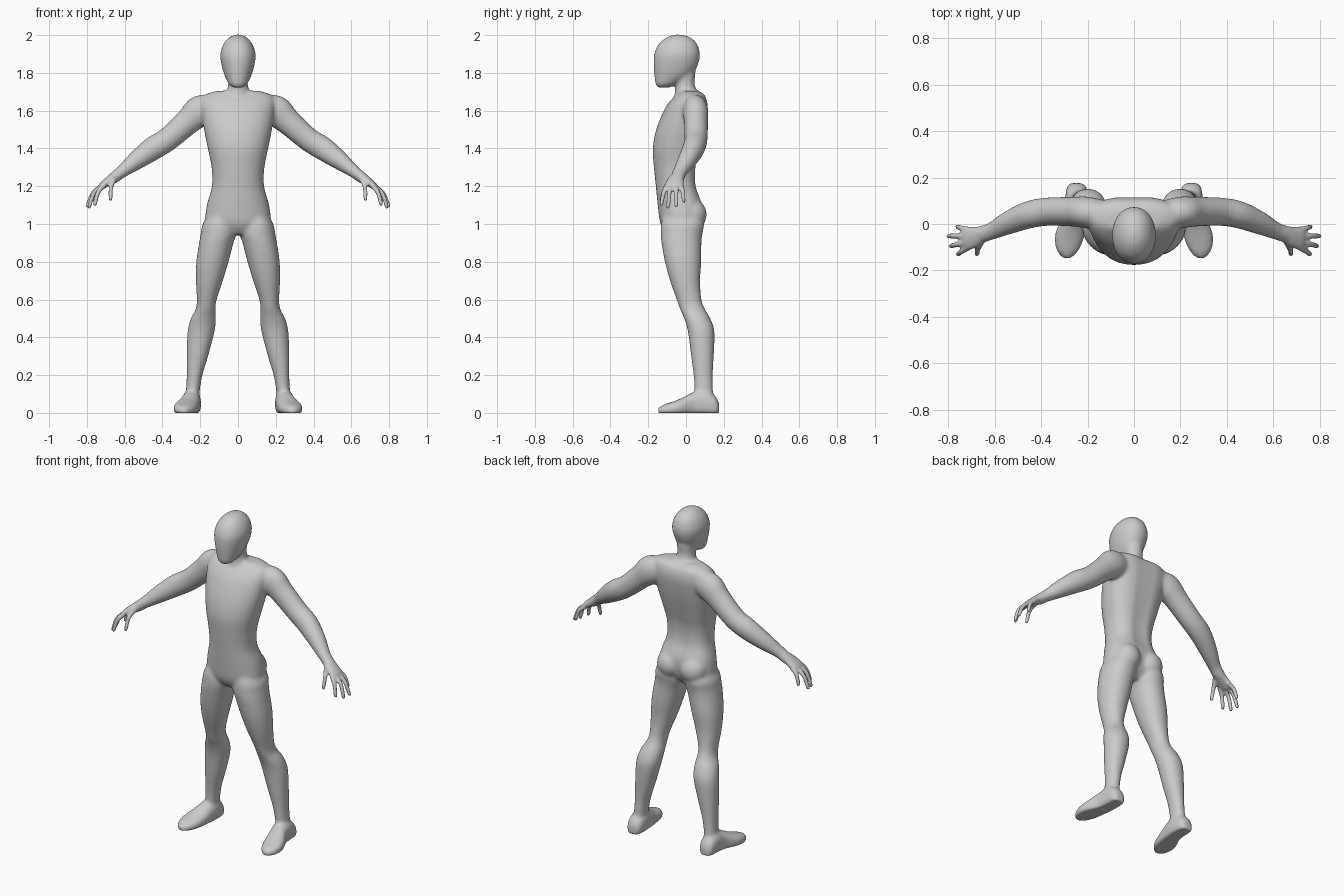
import bpy, bmesh, math
from mathutils import Vector

bm = bmesh.new()
SIDES = 32


def smooth_rows(rows, steps=4):
    """Catmull-Rom interpolation between the given section rows."""
    out = []
    for i in range(len(rows) - 1):
        p0, p1 = rows[max(i - 1, 0)], rows[i]
        p2, p3 = rows[i + 1], rows[min(i + 2, len(rows) - 1)]
        for k in range(steps):
            t = k / steps
            out.append([0.5 * (2 * b + (c - a) * t + (2 * a - 5 * b + 4 * c - d) * t * t
                               + (3 * b - a - 3 * c + d) * t ** 3)
                        for a, b, c, d in zip(p0, p1, p2, p3)])
    return out + [list(rows[-1])]


def skin(rings):
    """Closed tube through rings of points."""
    loops = [[bm.verts.new(p) for p in ring] for ring in rings]
    faces = [bm.faces.new(loops[0]), bm.faces.new(loops[-1])]
    for a, b in zip(loops, loops[1:]):
        for i in range(SIDES):
            j = (i + 1) % SIDES
            faces.append(bm.faces.new((a[i], a[j], b[j], b[i])))
    bmesh.ops.recalc_face_normals(bm, faces=faces)


def section(n_lo=2.0, n_hi=2.0):
    """Unit superellipse, with its own roundness for lower and upper half."""
    pts = []
    for i in range(SIDES):
        a = 2 * math.pi * (i + 0.5) / SIDES
        c, s = math.cos(a), math.sin(a)
        e = 2 / (n_hi if s > 0 else n_lo)
        pts.append((math.copysign(abs(c) ** e, c), math.copysign(abs(s) ** e, s)))
    return pts


def slices(rows, place, n_lo=2.0, n_hi=2.0, groove=0.0):
    """Loft along one axis; row = position, u min, u max, v min, v max."""
    rings = []
    for s, u0, u1, v0, v1 in smooth_rows(rows):
        ring = []
        for c, d in section(n_lo, n_hi):
            u = (u0 + u1) / 2 + c * (u1 - u0) / 2
            v = (v0 + v1) / 2 + d * (v1 - v0) / 2
            if d > 0:
                v -= groove * math.exp(-(u / 0.03) ** 2)
            ring.append(place(s, u, v))
        rings.append(ring)
    skin(rings)


def limb(rows, sx):
    """Loft along a path; row = x, y, z, half width in y, half thickness."""
    rows = smooth_rows(rows)
    pts = [Vector(r[:3]) for r in rows]
    rings = []
    for i, r in enumerate(rows):
        t = (pts[min(i + 1, len(pts) - 1)] - pts[max(i - 1, 0)]).normalized()
        u = Vector((0, 1, 0))
        u = (u - t * t.dot(u)).normalized()
        v = t.cross(u)
        ring = [pts[i] + u * c * r[3] + v * d * r[4] for c, d in section()]
        rings.append([(sx * p.x, p.y, p.z) for p in ring])
    skin(rings)


def upright(s, u, v):
    return (u, v, s)


def sym(rows):
    """Rows of z, half width, front y, back y."""
    return [(z, -w, w, f, b) for z, w, f, b in rows]


# torso
slices(sym([(0.945, 0.10, -0.10, 0.04), (1.0, 0.17, -0.135, 0.075),
            (1.1, 0.165, -0.15, 0.088), (1.2, 0.138, -0.16, 0.056),
            (1.3, 0.14, -0.17, 0.055), (1.4, 0.16, -0.176, 0.078),
            (1.5, 0.18, -0.158, 0.102), (1.6, 0.195, -0.118, 0.118),
            (1.65, 0.195, -0.085, 0.115), (1.685, 0.175, -0.05, 0.10),
            (1.705, 0.11, -0.035, 0.07)]), upright, 2.1, 2.6, 0.014)
# neck
slices(sym([(1.64, 0.08, -0.07, 0.08), (1.69, 0.065, -0.06, 0.065),
            (1.74, 0.052, -0.056, 0.046), (1.8, 0.054, -0.06, 0.05),
            (1.85, 0.05, -0.06, 0.04)]), upright)
# head
slices(sym([(1.722, 0.022, -0.15, -0.085), (1.735, 0.045, -0.16, -0.06),
            (1.76, 0.06, -0.165, -0.01), (1.8, 0.076, -0.169, 0.04),
            (1.85, 0.089, -0.172, 0.066), (1.9, 0.094, -0.169, 0.074),
            (1.95, 0.078, -0.147, 0.061), (1.98, 0.055, -0.115, 0.035),
            (1.996, 0.032, -0.085, 0.005), (2.003, 0.010, -0.055, -0.035)]),
       upright, 2.1, 2.1)

LEG = [(1.08, 0.03, 0.14, -0.11, 0.07), (1.0, 0.012, 0.187, -0.132, 0.095),
       (0.95, 0.008, 0.197, -0.134, 0.087), (0.9, 0.024, 0.206, -0.13, 0.082),
       (0.8, 0.05, 0.221, -0.112, 0.081), (0.7, 0.08, 0.223, -0.085, 0.075),
       (0.6, 0.113, 0.218, -0.05, 0.082), (0.55, 0.119, 0.224, -0.032, 0.1),
       (0.5, 0.117, 0.25, -0.01, 0.129), (0.43, 0.124, 0.267, 0.01, 0.151),
       (0.3, 0.158, 0.272, 0.027, 0.147), (0.2, 0.188, 0.272, 0.04, 0.142),
       (0.12, 0.202, 0.275, 0.045, 0.143), (0.05, 0.21, 0.28, 0.05, 0.15)]
# foot rows: y, centre x, half width, height
FOOT = [(0.176, 0.247, 0.025, 0.05), (0.155, 0.247, 0.044, 0.09),
        (0.10, 0.246, 0.05, 0.125), (0.04, 0.252, 0.052, 0.112),
        (-0.02, 0.27, 0.062, 0.08), (-0.07, 0.28, 0.062, 0.06),
        (-0.12, 0.286, 0.044, 0.043), (-0.148, 0.288, 0.016, 0.028)]
ARM = [(0.13, 0.04, 1.61, 0.06, 0.07), (0.2, 0.05, 1.597, 0.068, 0.085),
       (0.265, 0.053, 1.542, 0.064, 0.07), (0.37, 0.053, 1.45, 0.061, 0.063),
       (0.45, 0.04, 1.4, 0.059, 0.063), (0.54, 0.005, 1.335, 0.05, 0.05),
       (0.61, -0.03, 1.28, 0.038, 0.034), (0.65, -0.043, 1.25, 0.036, 0.03),
       (0.68, -0.055, 1.23, 0.044, 0.025), (0.715, -0.062, 1.205, 0.05, 0.019),
       (0.73, -0.064, 1.19, 0.044, 0.014)]
# digit base, middle and tip: thumb, then the four fingers
DIGITS = [((0.65, -0.065, 1.245), (0.672, -0.108, 1.195), (0.675, -0.13, 1.13)),
          ((0.71, -0.098, 1.205), (0.742, -0.118, 1.165), (0.757, -0.13, 1.105)),
          ((0.71, -0.076, 1.205), (0.762, -0.088, 1.165), (0.788, -0.095, 1.09)),
          ((0.71, -0.05, 1.205), (0.766, -0.052, 1.165), (0.797, -0.052, 1.095)),
          ((0.705, -0.027, 1.205), (0.742, -0.018, 1.175), (0.76, -0.012, 1.12))]

for sx in (1, -1):
    slices(LEG, lambda s, u, v: (sx * u, v, s), 2.1, 2.1)
    slices([(y, x - w, x + w, -0.006, h) for y, x, w, h in FOOT],
           lambda s, u, v: (sx * u, s, v), 4, 2)
    limb(ARM, sx)
    for base, mid, tip in DIGITS:
        end = Vector(tip) + (Vector(tip) - Vector(mid)).normalized() * 0.007
        limb([(*base, 0.015, 0.014), (*mid, 0.012, 0.012),
              (*tip, 0.010, 0.010), (*end, 0.004, 0.004)], sx)
    # buttock
    slices([(1.05 + 0.085 * math.sin(a), sx * 0.08 - 0.08 * math.cos(a),
             sx * 0.08 + 0.08 * math.cos(a), 0.03 - 0.08 * math.cos(a),
             0.03 + 0.08 * math.cos(a))
            for a in (-1.45, -1.0, -0.5, 0, 0.5, 1.0, 1.45)], upright)

# fuse all parts into one skin
me = bpy.data.meshes.new("body")
bm.to_mesh(me)
bm.free()
body = bpy.data.objects.new("body", me)
bpy.context.collection.objects.link(body)
mod = body.modifiers.new("fuse", 'REMESH')
mod.mode = 'VOXEL'
mod.voxel_size = 0.007
fused = bpy.data.meshes.new_from_object(
    body.evaluated_get(bpy.context.evaluated_depsgraph_get()))
body.modifiers.clear()
body.data = fused

# soften the joins, leaving the hands crisp and the soles flat
bm = bmesh.new()
bm.from_mesh(fused)
soft = [v for v in bm.verts if abs(v.co.x) < 0.62]
for _ in range(10):
    bmesh.ops.smooth_vert(bm, verts=soft, factor=0.5, use_axis_x=True,
                          use_axis_y=True, use_axis_z=True)
bmesh.ops.smooth_vert(bm, verts=bm.verts[:], factor=0.5, use_axis_x=True,
                      use_axis_y=True, use_axis_z=True)
for v in bm.verts:
    v.co.z = max(v.co.z, 0)
for f in bm.faces:
    f.smooth = True
bm.to_mesh(fused)
bm.free()
